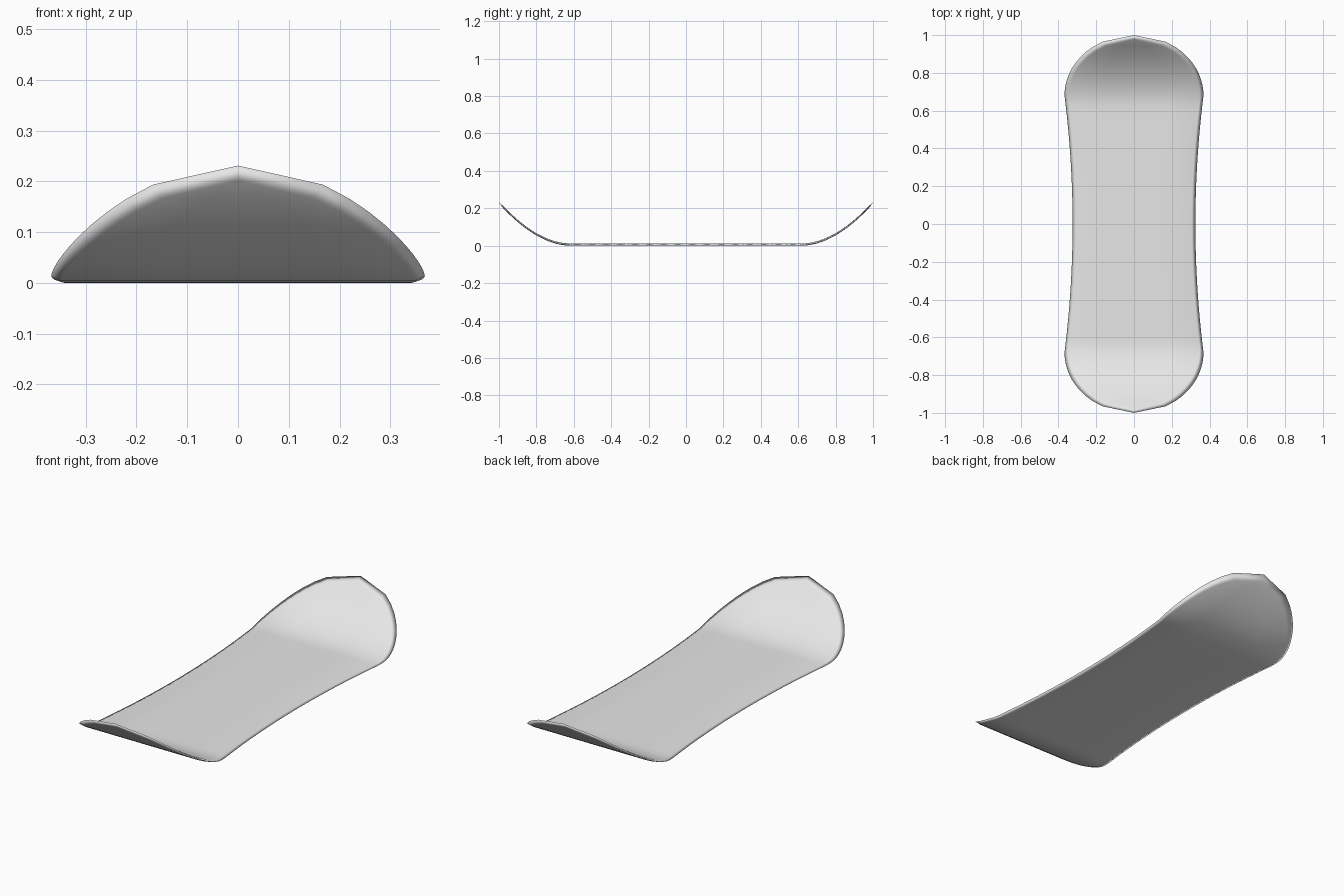
import bpy, bmesh, math

if "Cube" in bpy.data.objects:
    bpy.data.objects.remove(bpy.data.objects["Cube"])

THICK, INSET, SHOULDER = 0.012, 0.02, 0.68


def half_width(y):
    """Sidecut along the middle, elliptical nose and tail."""
    y = abs(y)
    if y <= SHOULDER:
        return 0.325 + 0.043 * (y / SHOULDER) ** 2
    return 0.368 * math.sqrt(max(0.0, 1 - ((y - SHOULDER) / 0.32) ** 2))


def rise(y):
    """Upward sweep of both ends."""
    t = max(0.0, (abs(y) - 0.62) / 0.38)
    return 0.225 * t ** 1.88


# Stations from the middle to one tip, then mirrored
half = [i * 0.62 / 8 for i in range(9)] + [0.65]
half += [SHOULDER + 0.285 * i / 10 for i in range(11)]
stations = [-y for y in reversed(half[1:])] + half
cols = [-1, -0.5, 0, 0.5, 1]

bm = bmesh.new()


def vert(x, y, z):
    return bm.verts.new((x, y, rise(y) + z))


# Thin rim at mid thickness, with the top and base sheets inset from it
rim = [[vert(s * half_width(y), y, THICK / 2) for s in (-1, 1)] for y in stations]
rim_tips = [vert(0, s, THICK / 2) for s in (-1, 1)]
for z in (0, THICK):
    rows = [[vert(c * (half_width(y) - INSET), y * 0.978, z) for c in cols]
            for y in stations]
    tips = [vert(0, s * 0.978, z) for s in (-1, 1)]
    for i in range(len(rows) - 1):
        a, b = rows[i], rows[i + 1]
        for k in range(len(cols) - 1):
            bm.faces.new((a[k], a[k + 1], b[k + 1], b[k]))
        for side, k in ((0, 0), (1, -1)):
            bm.faces.new((rim[i][side], a[k], b[k], rim[i + 1][side]))
    # Pointed nose and tail
    for tip, outer, end in ((tips[0], rim_tips[0], 0), (tips[1], rim_tips[1], -1)):
        row = rows[end]
        for k in range(len(cols) - 1):
            bm.faces.new((row[k], row[k + 1], tip))
        for side, k in ((0, 0), (1, -1)):
            bm.faces.new((rim[end][side], row[k], tip, outer))

bmesh.ops.recalc_face_normals(bm, faces=bm.faces)
for f in bm.faces:
    f.smooth = True
mesh = bpy.data.meshes.new("board_deck")
bm.to_mesh(mesh)
bm.free()

grey = bpy.data.materials.new("light_grey")
grey.diffuse_color = (0.8, 0.8, 0.8, 1)
grey.use_nodes = True
grey.node_tree.nodes["Principled BSDF"].inputs["Base Color"].default_value = grey.diffuse_color
mesh.materials.append(grey)
board = bpy.data.objects.new("board_deck", mesh)
bpy.context.collection.objects.link(board)
